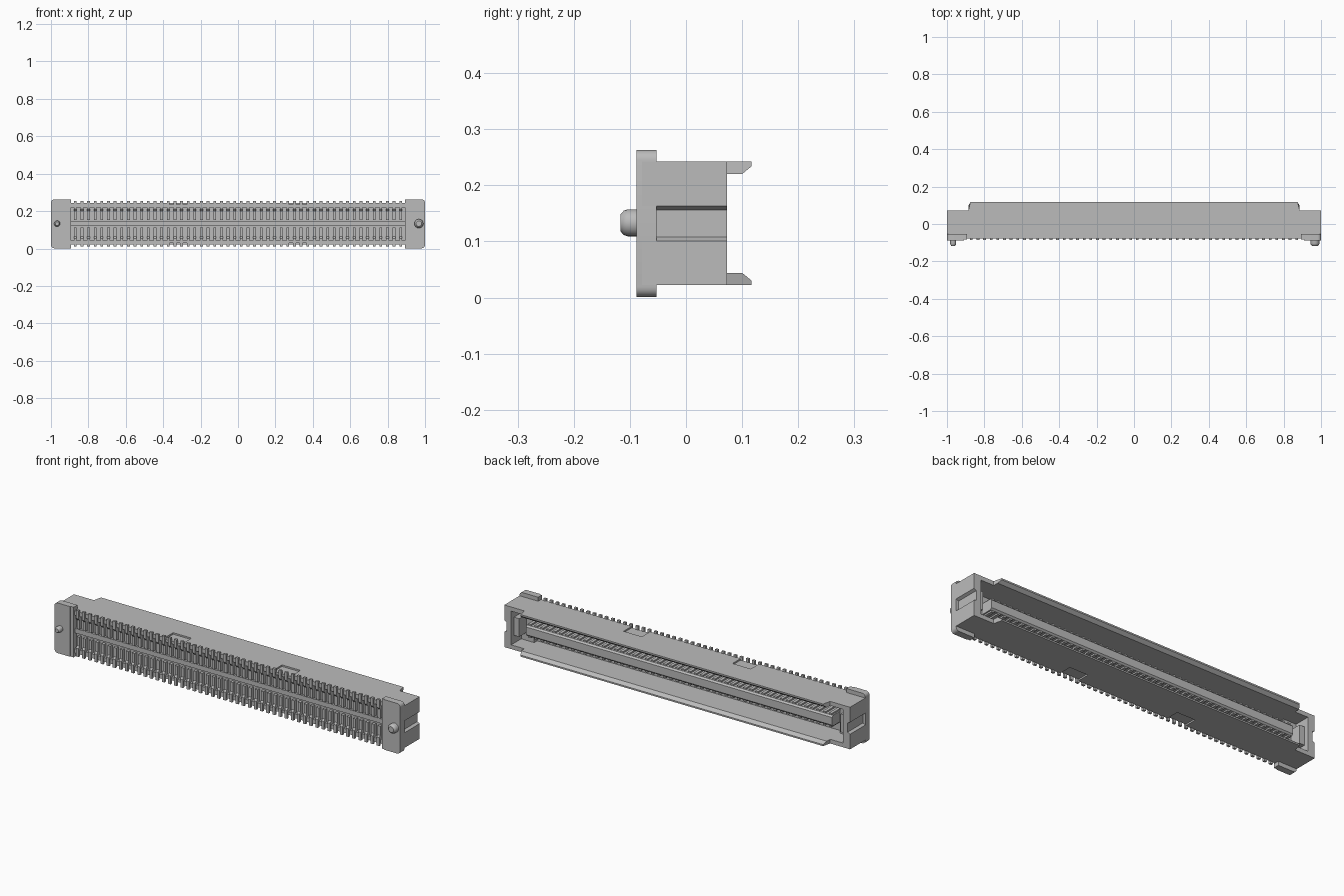
import bpy, bmesh, math
from mathutils import Vector

if "Cube" in bpy.data.objects:
    bpy.data.objects.remove(bpy.data.objects["Cube"])

grey = bpy.data.materials.new("plain grey")
grey.diffuse_color = (0.5, 0.5, 0.5, 1)
grey.use_nodes = True
grey.node_tree.nodes["Principled BSDF"].inputs["Base Color"].default_value = (0.5, 0.5, 0.5, 1)

MID = 0.132           # height of the centre plane
COUNT = 50            # contacts per row
XS = [-0.87 + 1.74 * i / (COUNT - 1) for i in range(COUNT)]


def finish(name, bm, smooth=False):
    bmesh.ops.recalc_face_normals(bm, faces=bm.faces)
    mesh = bpy.data.meshes.new(name)
    bm.to_mesh(mesh)
    bm.free()
    mesh.materials.append(grey)
    ob = bpy.data.objects.new(name, mesh)
    bpy.context.collection.objects.link(ob)
    if smooth:
        bpy.ops.object.select_all(action='DESELECT')
        ob.select_set(True)
        bpy.context.view_layer.objects.active = ob
        bpy.ops.object.shade_smooth_by_angle(angle=math.radians(35))
    return ob


def prism(bm, axis, profile, lo, hi):
    """Extrude a 2D profile along an axis; the profile uses the other two axes in order."""
    def co(p, t):
        c = list(p)
        c.insert(axis, t)
        return c
    a = [bm.verts.new(co(p, lo)) for p in profile]
    b = [bm.verts.new(co(p, hi)) for p in profile]
    bm.faces.new(a)
    bm.faces.new(b[::-1])
    for i in range(len(a)):
        j = (i + 1) % len(a)
        bm.faces.new((a[i], b[i], b[j], a[j]))
    return a + b


def box(bm, x0, x1, y0, y1, z0, z1):
    return prism(bm, 2, [(x0, y0), (x1, y0), (x1, y1), (x0, y1)], z0, z1)


def flip_z(bm):
    for v in bm.verts:
        v.co.z = 2 * MID - v.co.z


# Long walls with a chamfered lip and two shallow latch recesses each
for name, flip in (("top", False), ("bottom", True)):
    bm = bmesh.new()
    box(bm, -1, 1, -0.078, 0.073, 0.22, 0.242)
    if flip:
        flip_z(bm)
    wall = finish(name + "_wall", bm)

    bm = bmesh.new()
    for x in (-0.315, 0.315):
        box(bm, x - 0.053, x + 0.053, -0.1, -0.01, 0.234, 0.26)
    if flip:
        flip_z(bm)
    cutter = finish(name + "_recess_cutter", bm)
    cutter.hide_render = True
    cutter.hide_set(True)
    mod = wall.modifiers.new("recesses", 'BOOLEAN')
    mod.object = cutter
    mod.operation = 'DIFFERENCE'
    mod.solver = 'EXACT'

    bm = bmesh.new()
    lip = [(0.073, 0.242), (0.117, 0.242), (0.117, 0.234), (0.1, 0.22), (0.073, 0.22)]
    for v in prism(bm, 0, lip, -0.885, 0.885):
        if v.co.y > 0.11:
            v.co.x *= 0.988
    if flip:
        flip_z(bm)
    finish(name + "_lip", bm)

# Floor of the socket, with the rail between the two rows of contacts
bm = bmesh.new()
box(bm, -0.96, 0.96, -0.06, -0.035, 0.04, 0.224)
finish("socket_floor", bm)
bm = bmesh.new()
box(bm, -0.9, 0.9, -0.072, -0.055, 0.124, 0.148)
finish("centre_rail", bm)

# Central tongue with a bevelled tip
bm = bmesh.new()
prism(bm, 0, [(-0.04, 0.104), (0.05, 0.104), (0.058, 0.112),
              (0.058, 0.152), (0.05, 0.16), (-0.04, 0.16)], -0.885, 0.885)
finish("tongue", bm)

# End walls, inner steps, mounting pads and locating pegs
for name, s in (("left", 1), ("right", -1)):
    bm = bmesh.new()
    end = [(0.96, 0.03), (1, 0.022), (1, 0.101), (0.986, 0.108), (0.986, 0.156),
           (1, 0.163), (1, 0.242), (0.96, 0.234)]
    prism(bm, 1, [(s * x, z) for x, z in end], -0.078, 0.073)
    finish(name + "_end_wall", bm)

    bm = bmesh.new()
    box(bm, *sorted((s * 0.93, s * 0.97)), -0.04, 0.05, 0.085, 0.18)
    box(bm, *sorted((s * 0.885, s * 0.97)), -0.06, -0.01, 0.04, 0.224)
    finish(name + "_inner_step", bm)

    bm = bmesh.new()
    verts = box(bm, *sorted((s * 0.91, s * 1.0)), -0.088, -0.053, 0.001, 0.263)
    outer = [e for e in bm.edges if all(abs(v.co.x) > 0.99 for v in e.verts)
             and abs(e.verts[0].co.y - e.verts[1].co.y) > 0.01]
    bmesh.ops.bevel(bm, geom=outer, offset=0.018, segments=5, profile=0.5, affect='EDGES')
    finish(name + "_pad", bm, True)
    bm = bmesh.new()
    box(bm, *sorted((s * 0.892, s * 0.912)), -0.084, -0.053, 0.001, 0.263)
    finish(name + "_pad_strip", bm)

    r = 0.024 if s > 0 else 0.016
    bm = bmesh.new()
    rings = [(r, -0.07), (r, -0.104), (r * 0.9, -0.111), (r * 0.62, -0.117)]
    loops = []
    for rad, y in rings:
        loops.append([bm.verts.new((s * 0.967 + rad * math.cos(a * math.tau / 24), y,
                                    MID + 0.001 + rad * math.sin(a * math.tau / 24)))
                      for a in range(24)])
    for la, lb in zip(loops, loops[1:]):
        for i in range(24):
            j = (i + 1) % 24
            bm.faces.new((la[i], la[j], lb[j], lb[i]))
    bm.faces.new(loops[0])
    bm.faces.new(loops[-1])
    finish(name + "_peg", bm, True)

# Solder tails on the front and contact blades on the tongue, in two rows
for name, flip in (("top", False), ("bottom", True)):
    bm = bmesh.new()
    tail = [(-0.086, 0.253), (-0.086, 0.21), (-0.078, 0.2), (-0.078, 0.152),
            (-0.055, 0.152), (-0.055, 0.215), (-0.074, 0.222), (-0.074, 0.253)]
    for x in XS:
        prism(bm, 0, tail, x - 0.0075, x + 0.0075)
    if flip:
        flip_z(bm)
    finish(name + "_solder_tails", bm)

    bm = bmesh.new()
    for x in XS:
        box(bm, x - 0.008, x + 0.008, -0.035, 0.05, 0.156, 0.168)
    if flip:
        flip_z(bm)
    finish(name + "_contact_blades", bm)
